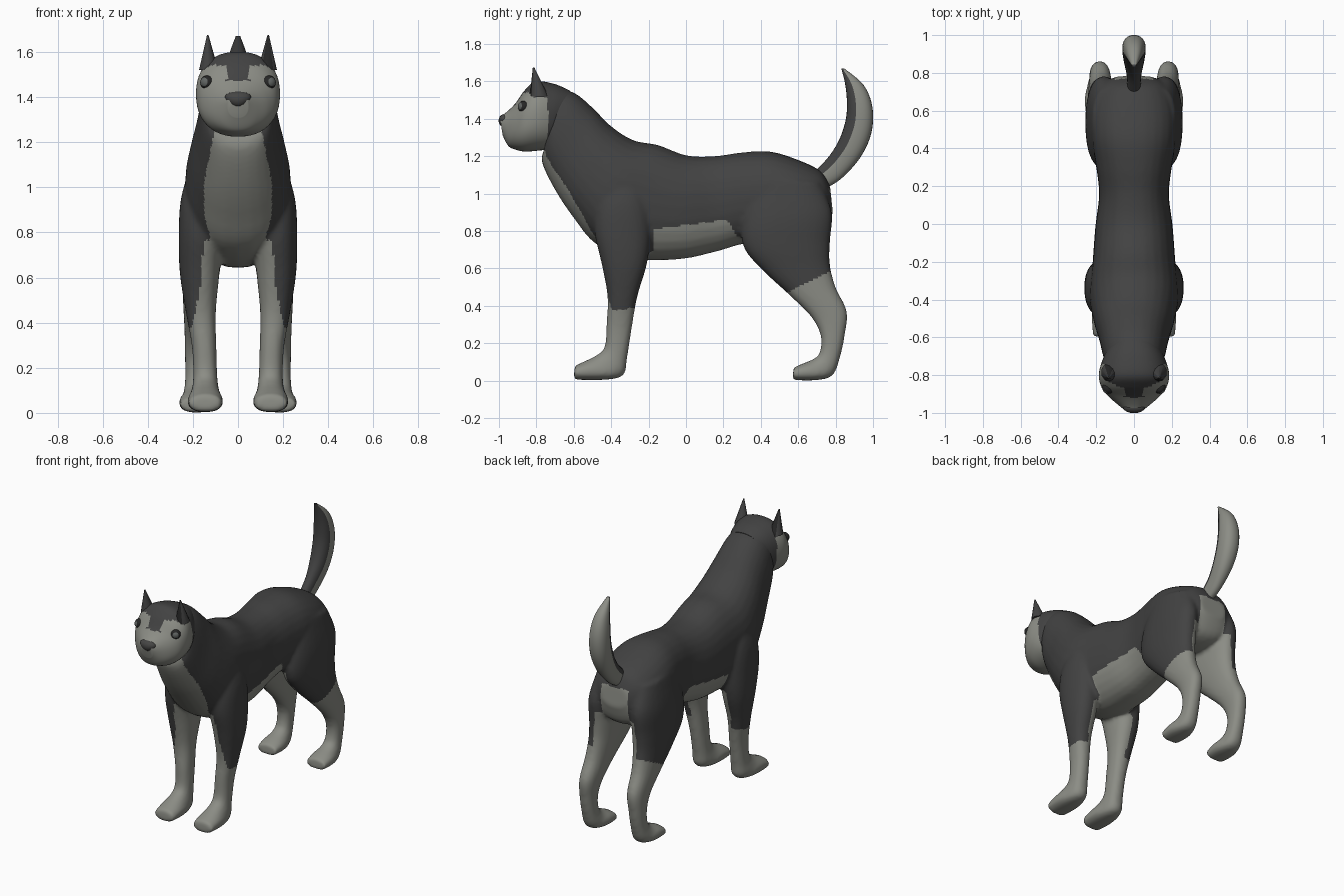
import bpy, bmesh, math
from mathutils import Vector, Matrix

cube = bpy.data.objects.get("Cube")
if cube:
    bpy.data.objects.remove(cube)


def material(name, colour):
    m = bpy.data.materials.new(name)
    m.use_nodes = True
    m.diffuse_color = (*colour, 1)
    bsdf = m.node_tree.nodes["Principled BSDF"]
    bsdf.inputs["Base Color"].default_value = (*colour, 1)
    bsdf.inputs["Roughness"].default_value = 0.8
    return m


DARK = material("charcoal_fur", (0.055, 0.055, 0.055))
LIGHT = material("pale_grey_fur", (0.26, 0.265, 0.235))
BLACK = material("black_skin", (0.02, 0.02, 0.02))
NOSE = material("nose_grey", (0.06, 0.06, 0.058))
IRIS = material("iris_grey", (0.12, 0.13, 0.125))


def finish(bm, name, mats, rule=None, angle=50):
    """Turn a bmesh into a shaded object; rule(centre, normal) picks the material slot."""
    bmesh.ops.recalc_face_normals(bm, faces=bm.faces[:])
    me = bpy.data.meshes.new(name)
    bm.to_mesh(me)
    bm.free()
    ob = bpy.data.objects.new(name, me)
    bpy.context.collection.objects.link(ob)
    for m in mats:
        me.materials.append(m)
    if rule:
        for p in me.polygons:
            p.material_index = int(rule(p.center, p.normal))
    bpy.ops.object.select_all(action="DESELECT")
    ob.select_set(True)
    bpy.context.view_layer.objects.active = ob
    bpy.ops.object.shade_smooth_by_angle(angle=math.radians(angle))
    return ob


def catmull(a, b, c, d, t):
    return [0.5 * (2 * q + (r - p) * t + (2 * p - 5 * q + 4 * r - s) * t * t
                   + (3 * q - p - 3 * r + s) * t ** 3) for p, q, r, s in zip(a, b, c, d)]


def loft(bm, stations, side=0, steps=5, n=28, power=0.88):
    """Skin rings; a station is (y1, z1, y2, z2, half width, centre x) across the part."""
    st = [(*s, 0)[:6] for s in stations]
    rows = []
    for i in range(len(st) - 1):
        pts = [st[max(i - 1, 0)], st[i], st[i + 1], st[min(i + 2, len(st) - 1)]]
        rows += [catmull(*pts, k / steps) for k in range(steps)]
    rows.append(st[-1])
    rings = []
    for y1, z1, y2, z2, w, cx in rows:
        ring = []
        for k in range(n):
            a = math.tau * k / n
            c, s = (math.copysign(abs(f) ** power, f) for f in (math.cos(a), math.sin(a)))
            ring.append(bm.verts.new((cx * side + w * s, (y1 + y2) / 2 + (y1 - y2) / 2 * c,
                                      (z1 + z2) / 2 + (z1 - z2) / 2 * c)))
        rings.append(ring)
    for r, q in zip(rings, rings[1:]):
        for k in range(n):
            bm.faces.new((r[k], r[(k + 1) % n], q[(k + 1) % n], q[k]))
    bm.faces.new(rings[0][::-1])
    bm.faces.new(rings[-1])


# Neck and torso, from the throat to the rump
TORSO = [(-.74, 1.58, -.75, 1.25, .145), (-.60, 1.54, -.77, 1.17, .165), (-.50, 1.46, -.70, 1.02, .185),
         (-.40, 1.36, -.60, .87, .215), (-.28, 1.285, -.48, .73, .235), (-.15, 1.26, -.28, .65, .22),
         (0, 1.205, -.03, .65, .205), (.15, 1.20, .16, .69, .185), (.30, 1.22, .30, .73, .20),
         (.45, 1.225, .46, .75, .225), (.60, 1.18, .62, .74, .225), (.72, 1.12, .74, .78, .18),
         (.77, 1.04, .785, .90, .10)]
FRONT_LEG = [(-.42, 1.10, -.24, 1.10, .09, .12), (-.48, .95, -.20, .95, .098, .155),
             (-.49, .80, -.19, .78, .098, .165), (-.45, .62, -.21, .62, .088, .17),
             (-.42, .45, -.26, .45, .067, .165), (-.425, .30, -.29, .28, .054, .15),
             (-.435, .18, -.315, .12, .054, .145), (-.48, .135, -.335, .03, .064, .145),
             (-.55, .10, -.43, .005, .079, .145), (-.595, .08, -.60, .005, .072, .145)]
HIND_LEG = [(.36, 1.08, .72, 1.06, .09, .13), (.30, .86, .78, .90, .097, .157),
            (.31, .71, .77, .74, .094, .162), (.42, .58, .77, .62, .082, .167),
            (.55, .46, .80, .50, .068, .175), (.67, .34, .86, .37, .057, .18),
            (.72, .24, .85, .25, .05, .185), (.715, .15, .825, .13, .05, .185),
            (.68, .115, .785, .03, .06, .185), (.62, .09, .70, .003, .077, .185),
            (.575, .07, .57, .003, .07, .185)]


def body_is_light(c, n):
    x, y, z = abs(c.x), c.y, c.z
    inward = n.x * math.copysign(1, c.x) < -0.1
    if y < -.66 + (1.08 - z) * .55 and z > .7:                       # bib
        return x < min(.15, .115 + (1.2 - z) * .2)
    if y < -.17:                                                     # front legs
        if z < .38 + .1 * (y + .35) or (z < .8 and inward):
            return True
        return z < .8 and x < (.20 - (z - .4) * .2 if n.y < .2 else .13)
    if y < .22 + (.86 - z) * .6 and z < .81 + .13 * (y + .17):       # belly
        return True
    if y > .68 and x < .10 and z < 1.03:                             # rump
        return True
    return z < .47 + (y - .54) * .5 or (z < .82 and (inward or x < .13))


# Body: torso and legs fused into one skin
bm = bmesh.new()
loft(bm, TORSO)
for s in (-1, 1):
    loft(bm, FRONT_LEG, s)
    loft(bm, HIND_LEG, s)
shell = finish(bm, "body_shell", [DARK])
fuse = shell.modifiers.new("fuse", "REMESH")
fuse.mode = "VOXEL"
fuse.voxel_size = 0.012
relax = shell.modifiers.new("relax", "SMOOTH")
relax.iterations = 6
fused = bpy.data.meshes.new_from_object(shell.evaluated_get(bpy.context.evaluated_depsgraph_get()))
bpy.data.objects.remove(shell)
bm = bmesh.new()
bm.from_mesh(fused)
bpy.data.meshes.remove(fused)
finish(bm, "body", [DARK, LIGHT], body_is_light, 60)


# Head with a pale face under a dark peaked cap
def face_is_light(c, n):
    x = abs(c.x)
    cap = 1.47 + .1 * x if x < .05 else 1.54 - max(0, x - .13) * .8
    return c.z < cap and c.y < -.735 - .6 * (c.z - 1.37) ** 2


bm = bmesh.new()
loft(bm, [(-.62, 1.55, -.68, 1.28, .13), (-.70, 1.585, -.73, 1.24, .165), (-.80, 1.60, -.79, 1.23, .186),
          (-.86, 1.555, -.86, 1.225, .174), (-.91, 1.485, -.91, 1.235, .138),
          (-.955, 1.44, -.95, 1.255, .09), (-.995, 1.41, -.98, 1.31, .045)], steps=8, n=48)
finish(bm, "head", [DARK, LIGHT], face_is_light)

# Nose
bm = bmesh.new()
bmesh.ops.create_uvsphere(bm, u_segments=16, v_segments=10, radius=1)
for v in bm.verts:
    v.co = (v.co.x * .055 * (1 + .35 * v.co.z), v.co.y * .03 - .972, v.co.z * .035 + 1.39)
finish(bm, "nose", [NOSE])

# Tail: dark along the leading edge, pale behind
bm = bmesh.new()
loft(bm, [(.70, 1.13, .75, 1.03, .035), (.765, 1.20, .83, 1.08, .04), (.82, 1.29, .93, 1.19, .055),
          (.855, 1.40, .99, 1.32, .062), (.86, 1.50, .997, 1.46, .058), (.85, 1.59, .95, 1.58, .04),
          (.83, 1.67, .845, 1.67, .01)], n=24)
finish(bm, "tail", [DARK, LIGHT], lambda c, n: n.dot(Vector((0, -.9, .4))) < .2)

for s, label in ((1, "left"), (-1, "right")):
    # Ear: leaning cone with a black inner front
    bm = bmesh.new()
    bmesh.ops.create_cone(bm, cap_ends=True, segments=10, radius1=1, radius2=.08, depth=1)
    for v in bm.verts:
        t = v.co.z + .5
        v.co = (s * (.13 + .045 * v.co.x + .004 * t), -.785 + .05 * v.co.y - .03 * t, 1.52 + .155 * t)
    finish(bm, label + "_ear", [DARK, BLACK], lambda c, n: n.y < -.75)

    # Eye: black ball with a grey iris disc facing forward and outward
    gaze = Vector((s * .55, -.83, .1)).normalized()
    turn = Matrix.Translation((s * .137, -.868, 1.465)) @ gaze.to_track_quat("Z", "Y").to_matrix().to_4x4()
    bm = bmesh.new()
    bmesh.ops.create_uvsphere(bm, u_segments=20, v_segments=14, radius=.031, matrix=turn)
    finish(bm, label + "_eye", [BLACK, IRIS], lambda c, n: n.dot(gaze) > .78)
